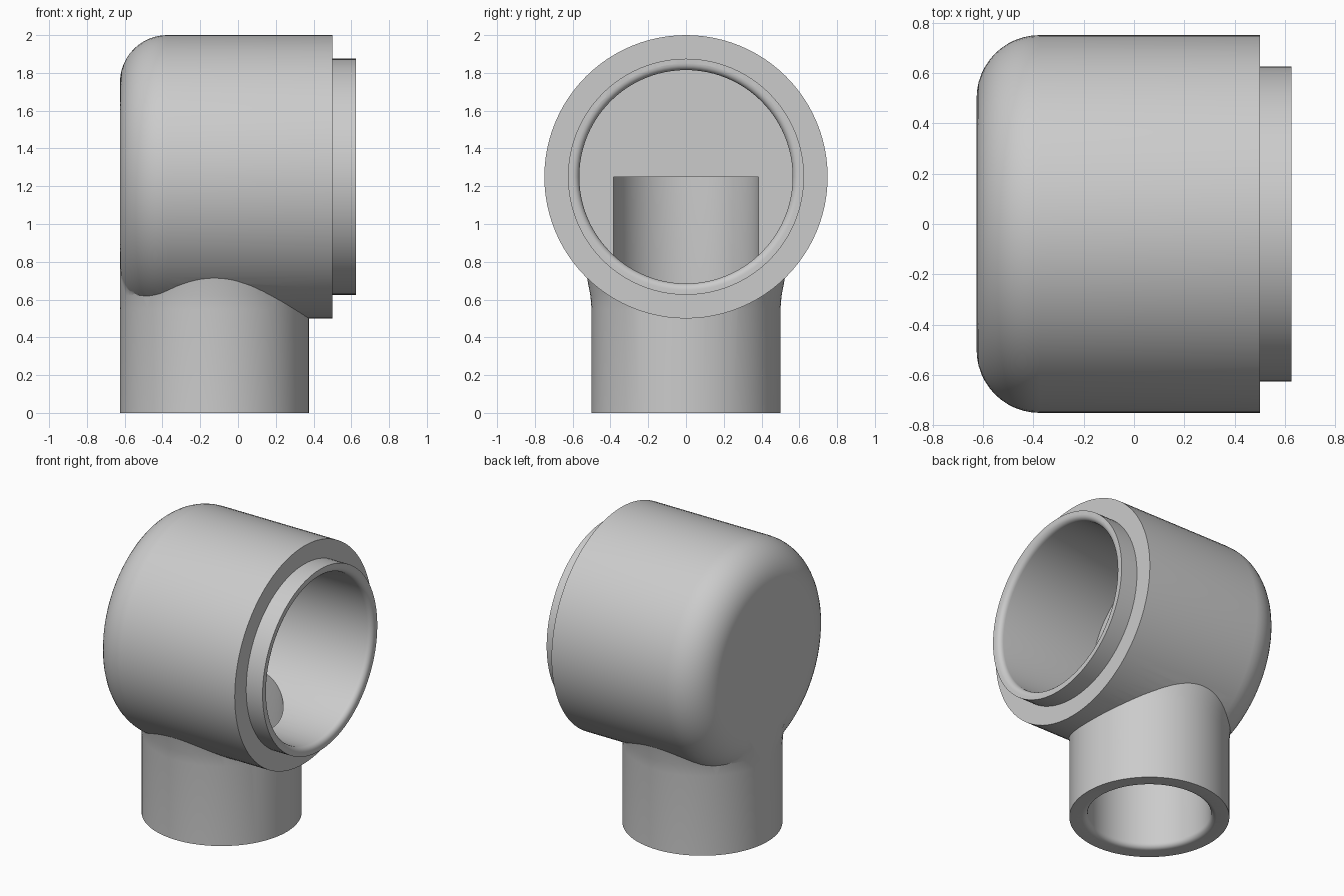
import bpy, bmesh, math
from mathutils import Matrix

if "Cube" in bpy.data.objects:
    bpy.data.objects.remove(bpy.data.objects["Cube"])

SEG = 96


def lathe(name, profile, matrix):
    """Closed solid of revolution about z from (radius, height) points."""
    bm = bmesh.new()
    rings = []
    for r, h in profile:
        if r == 0:
            rings.append([bm.verts.new((0, 0, h))])
        else:
            rings.append([bm.verts.new((r * math.cos(a), r * math.sin(a), h))
                          for a in (2 * math.pi * i / SEG for i in range(SEG))])
    for a, b in zip(rings, rings[1:]):
        for i in range(SEG):
            j = (i + 1) % SEG
            if len(a) == 1:
                bm.faces.new((a[0], b[j], b[i]))
            elif len(b) == 1:
                bm.faces.new((a[i], a[j], b[0]))
            else:
                bm.faces.new((a[i], a[j], b[j], b[i]))
    bmesh.ops.recalc_face_normals(bm, faces=bm.faces)
    bm.transform(matrix)
    mesh = bpy.data.meshes.new(name)
    bm.to_mesh(mesh)
    bm.free()
    obj = bpy.data.objects.new(name, mesh)
    bpy.context.collection.objects.link(obj)
    return obj


def boolean(target, tool, operation):
    mod = target.modifiers.new("cut", 'BOOLEAN')
    mod.operation, mod.solver, mod.object = operation, 'EXACT', tool
    bpy.context.view_layer.objects.active = target
    bpy.ops.object.modifier_apply(modifier=mod.name)
    bpy.data.objects.remove(tool)


def arc(r, h, radius, start, end, n):
    """Profile points on an arc, angles in degrees."""
    return [(r + radius * math.cos(math.radians(start + (end - start) * i / n)),
             h + radius * math.sin(math.radians(start + (end - start) * i / n)))
            for i in range(n + 1)]


along_x = Matrix.Translation((0, 0, 1.25)) @ Matrix.Rotation(math.pi / 2, 4, 'Y')
upright = Matrix.Translation((-0.125, 0, 0))

# horizontal body: rounded closed end, stepped collar at the opening
body = lathe("elbow_fitting",
             [(0, -0.625)] + arc(0.5, -0.375, 0.25, -90, 0, 12)
             + [(0.75, 0.5), (0.625, 0.5), (0.625, 0.625), (0, 0.625)], along_x)

# vertical pipe, flared slightly where it blends into the rounded end
pipe = lathe("pipe", [(0, 0), (0.5, 0), (0.5, 0.55), (0.506, 0.62), (0.525, 0.72),
                      (0.555, 0.82), (0.57, 0.92), (0.5, 1.1), (0, 1.1)], upright)
bpy.ops.mesh.primitive_cube_add(size=4, location=(-2.6245, 0, 0))
boolean(pipe, bpy.context.object, 'DIFFERENCE')
boolean(body, pipe, 'UNION')

# bores with rounded lips, each ending on the other's axis
wide_bore = lathe("wide_bore", [(0, -0.125), (0.565, -0.125)]
                  + arc(0.6, 0.59, 0.035, 180, 90, 5) + [(0.6, 0.8), (0, 0.8)], along_x)
boolean(body, wide_bore, 'DIFFERENCE')
narrow_bore = lathe("narrow_bore", [(0, -0.2), (0.42, -0.2)]
                    + arc(0.42, 0.035, 0.035, -90, -180, 5) + [(0.385, 1.25), (0, 1.25)], upright)
boolean(body, narrow_bore, 'DIFFERENCE')

# smooth shading with crisp steps
bpy.ops.object.select_all(action='DESELECT')
body.select_set(True)
bpy.context.view_layer.objects.active = body
bpy.ops.object.shade_smooth_by_angle(angle=math.radians(30))
